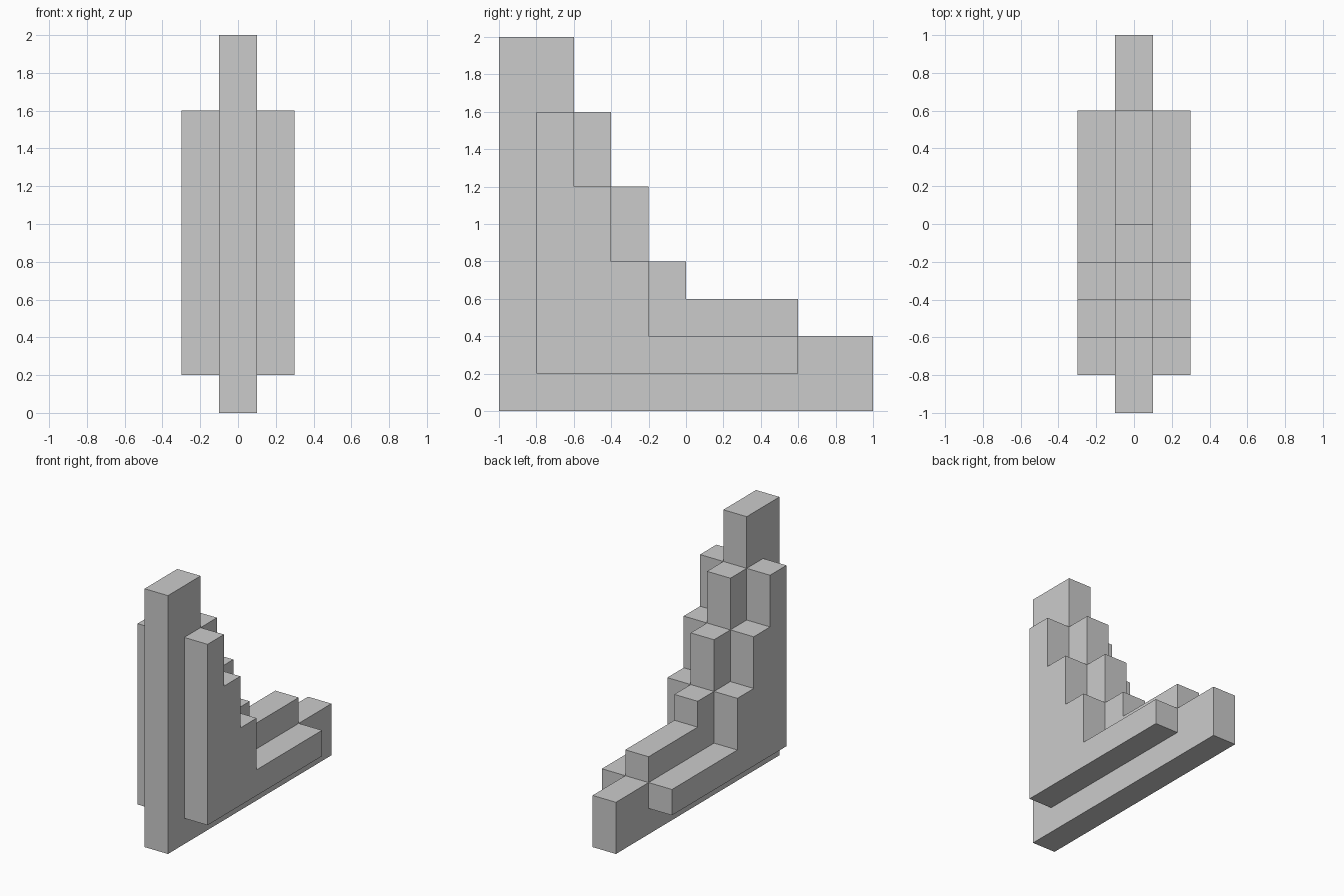
import bpy, bmesh

if "Cube" in bpy.data.objects:
    bpy.data.objects.remove(bpy.data.objects["Cube"])


def stair_profile(back, base, steps):
    """Closed (y, z) outline: flat back and base, then stairs given as (end_y, top_z)."""
    pts = [(back, base), (steps[-1][0], base)]
    upper = steps[::-1]
    for i, (end, top) in enumerate(upper):
        pts.append((end, top))
        pts.append((upper[i + 1][0] if i + 1 < len(upper) else back, top))
    return pts


def slab(name, profile, x0, x1):
    """Extrude a (y, z) outline along x."""
    bm = bmesh.new()
    face = bm.faces.new([bm.verts.new((x0, y, z)) for y, z in profile])
    ext = bmesh.ops.extrude_face_region(bm, geom=[face], use_keep_orig=True)
    moved = [v for v in ext["geom"] if isinstance(v, bmesh.types.BMVert)]
    bmesh.ops.translate(bm, verts=moved, vec=(x1 - x0, 0, 0))
    bmesh.ops.recalc_face_normals(bm, faces=bm.faces)
    mesh = bpy.data.meshes.new(name)
    bm.to_mesh(mesh)
    bm.free()
    obj = bpy.data.objects.new(name, mesh)
    bpy.context.collection.objects.link(obj)
    return obj


# Tall central stepped slab
core = [(-0.6, 2.0), (-0.4, 1.6), (-0.2, 1.2), (0.0, 0.8), (0.6, 0.6), (1.0, 0.4)]
slab("central_stepped_slab", stair_profile(-1.0, 0.0, core), -0.1, 0.1)

# Smaller stepped plates on both sides
side = [(-0.6, 1.6), (-0.4, 1.2), (-0.2, 0.8), (0.6, 0.4)]
plates = slab("side_stepped_plates", stair_profile(-0.8, 0.2, side), 0.1, 0.3)
mirror = plates.modifiers.new("mirror", "MIRROR")
mirror.use_axis = (True, False, False)
mirror.use_mirror_merge = False
